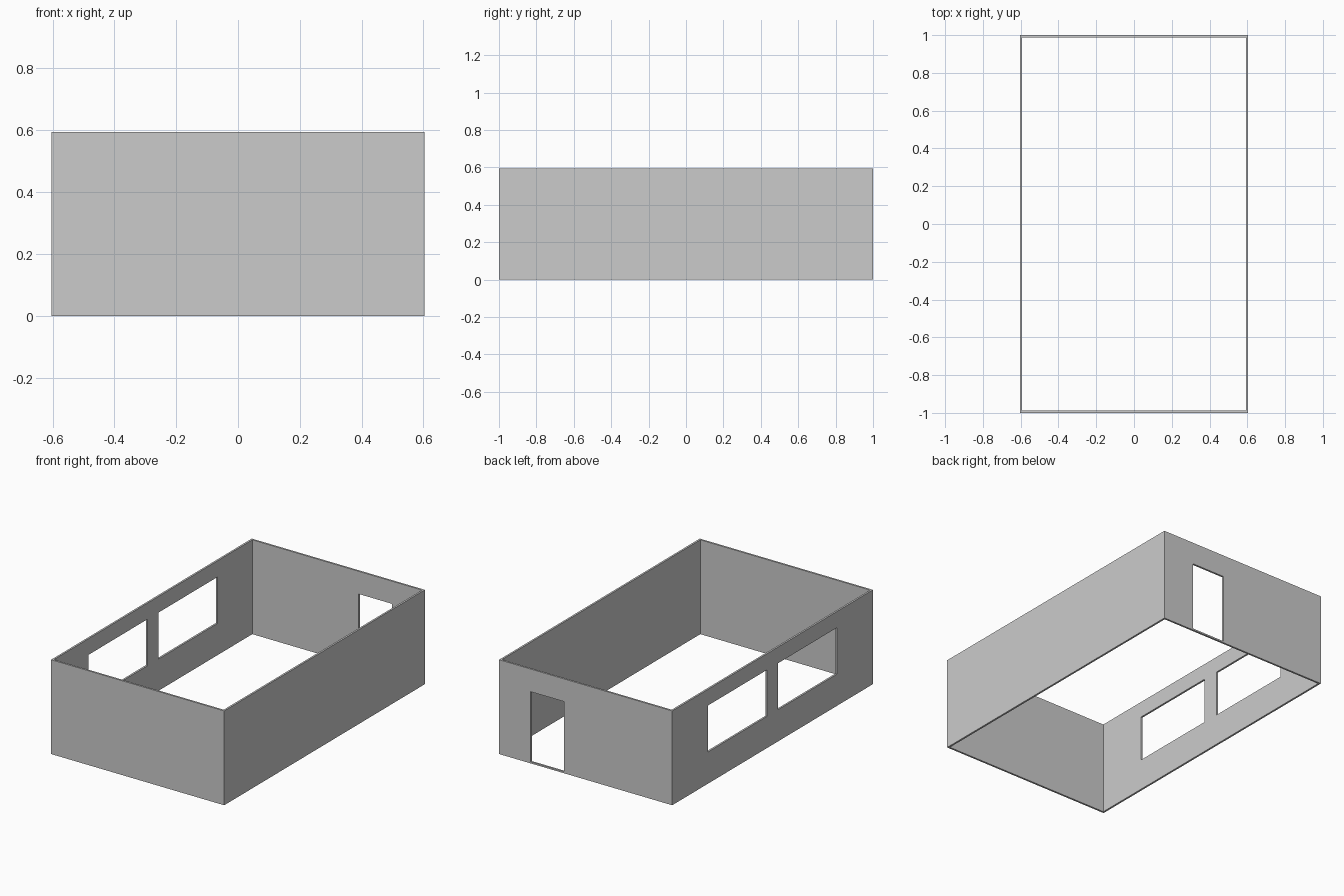
import bpy

# Remove the default object
cube = bpy.data.objects.get("Cube")
if cube:
    bpy.data.objects.remove(cube, do_unlink=True)

WIDTH, LENGTH, HEIGHT, THICK = 1.208, 2.0, 0.595, 0.012
X, Y = WIDTH / 2, LENGTH / 2


def box(name, low, high):
    """Axis-aligned box between two opposite corners."""
    bpy.ops.mesh.primitive_cube_add(size=1)
    obj = bpy.context.object
    obj.name = name
    obj.location = [(a + b) / 2 for a, b in zip(low, high)]
    obj.scale = [b - a for a, b in zip(low, high)]
    bpy.ops.object.transform_apply(location=True, rotation=False, scale=True)
    return obj


def cut(target, name, low, high):
    """Cut a box-shaped opening out of the target."""
    cutter = box(name, low, high)
    cutter.hide_render = True
    mod = target.modifiers.new(name, "BOOLEAN")
    mod.operation = "DIFFERENCE"
    mod.solver = "EXACT"
    mod.object = cutter
    bpy.context.view_layer.objects.active = target
    bpy.ops.object.modifier_apply(modifier=mod.name)
    bpy.data.objects.remove(cutter, do_unlink=True)


# Plain grey wall colour
grey = bpy.data.materials.new("wall grey")
grey.use_nodes = True
colour = (0.6, 0.6, 0.6, 1)
grey.diffuse_color = colour
grey.node_tree.nodes["Principled BSDF"].inputs["Base Color"].default_value = colour

# Room shell, open at top and bottom
walls = box("room_walls", (-X, -Y, 0), (X, Y, HEIGHT))
walls.data.materials.append(grey)
cut(walls, "room_space", (-X + THICK, -Y + THICK, -1), (X - THICK, Y - THICK, 1))

# Two windows in the right wall, mirrored about the middle
for side in (-1, 1):
    near, far = sorted((side * 0.055, side * 0.642))
    cut(walls, "window_opening", (-X - 0.1, near, 0.2), (-X + 0.1, far, 0.493))

# Doorway with a low sill in the back wall
cut(walls, "door_opening", (0.15, Y - 0.1, 0.01), (0.384, Y + 0.1, 0.452))
